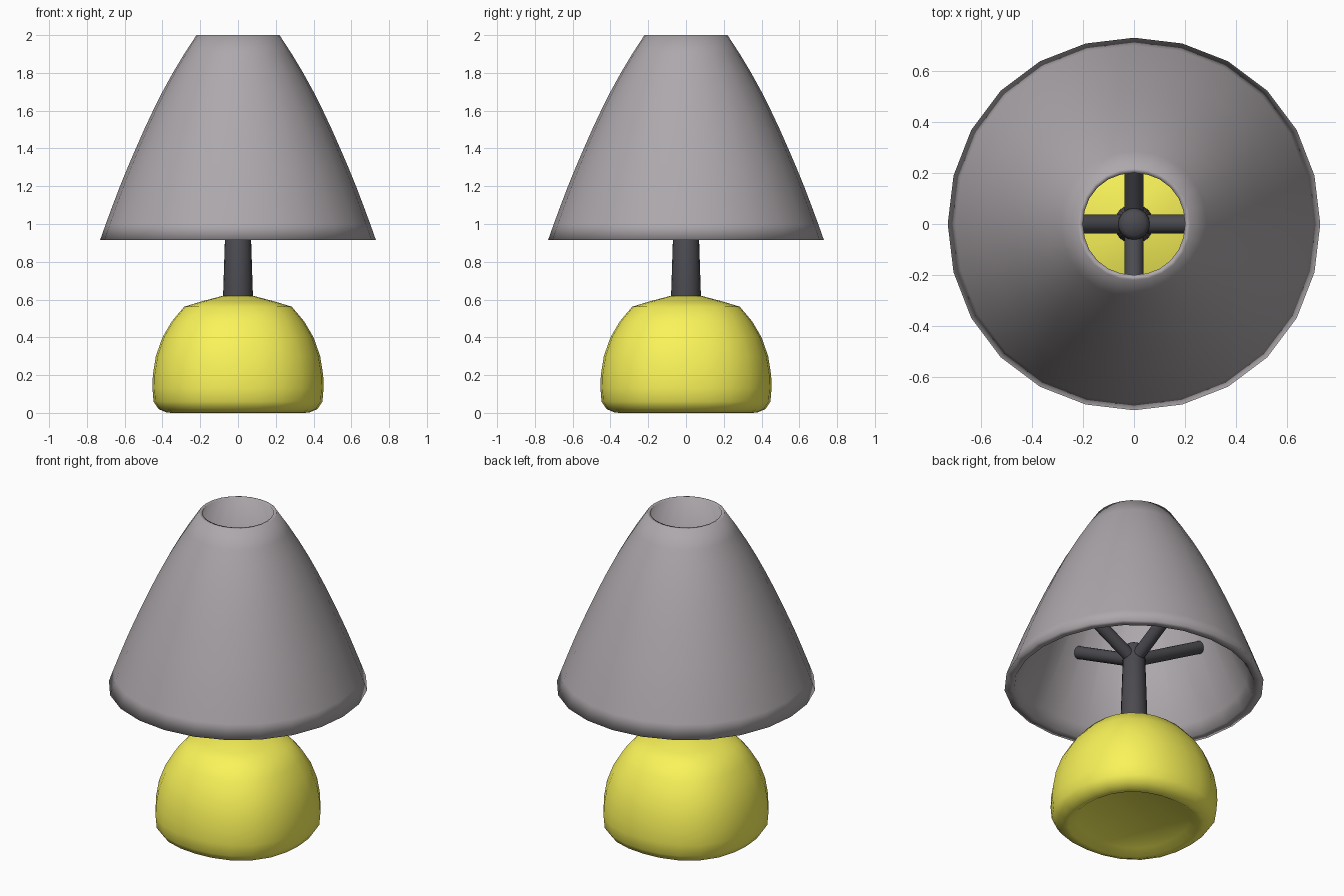
import bpy, bmesh, math
from mathutils import Vector

if "Cube" in bpy.data.objects:
    bpy.data.objects.remove(bpy.data.objects["Cube"])


def material(name, color):
    m = bpy.data.materials.new(name)
    m.diffuse_color = color
    m.use_nodes = True
    m.node_tree.nodes["Principled BSDF"].inputs["Base Color"].default_value = m.diffuse_color
    return m


def finish(name, bm, mat=None, angle=40):
    bmesh.ops.remove_doubles(bm, verts=bm.verts, dist=1e-5)
    bmesh.ops.recalc_face_normals(bm, faces=bm.faces)
    mesh = bpy.data.meshes.new(name)
    bm.to_mesh(mesh)
    bm.free()
    ob = bpy.data.objects.new(name, mesh)
    bpy.context.collection.objects.link(ob)
    if mat:
        mesh.materials.append(mat)
    bpy.ops.object.select_all(action='DESELECT')
    ob.select_set(True)
    bpy.context.view_layer.objects.active = ob
    bpy.ops.object.shade_smooth_by_angle(angle=math.radians(angle))
    return ob


def lathe(name, profile, sides, mat=None, closed=False, angle=40, square=0.0):
    """Turn an (r, z) profile around z; square swells the diagonals."""
    bm = bmesh.new()
    vs = [bm.verts.new((r, 0, z)) for r, z in profile]
    edges = [bm.edges.new(p) for p in zip(vs, vs[1:])]
    if closed:
        edges.append(bm.edges.new((vs[-1], vs[0])))
    bmesh.ops.spin(bm, geom=vs + edges, cent=(0, 0, 0), axis=(0, 0, 1),
                   angle=math.tau, steps=sides, use_merge=True)
    for v in bm.verts:
        k = 1 + square * math.sin(2 * math.atan2(v.co.y, v.co.x)) ** 2
        v.co.x *= k
        v.co.y *= k
    return finish(name, bm, mat, angle)


def rod(name, a, b, radius, mat):
    a, b = Vector(a), Vector(b)
    bm = bmesh.new()
    bmesh.ops.create_cone(bm, cap_ends=True, segments=12, radius1=radius,
                          radius2=radius, depth=(b - a).length)
    rot = (b - a).to_track_quat('Z', 'Y').to_matrix().to_4x4()
    bm.transform(rot)
    bmesh.ops.translate(bm, verts=bm.verts, vec=(a + b) / 2)
    return finish(name, bm, mat)


yellow = material("yellow", (0.95, 0.9, 0.1, 1))
dark = material("dark_metal", (0.07, 0.07, 0.08, 1))
grey = material("shade_grey", (0.42, 0.39, 0.41, 1))

# Squat base, slightly squarish in plan, with a shallow recess underneath
lathe("base", [(0, 0.03), (0.31, 0.03), (0.355, 0), (0.38, 0.003), (0.42, 0.02),
               (0.447, 0.06), (0.453, 0.13), (0.451, 0.2), (0.435, 0.3),
               (0.4, 0.4), (0.35, 0.485), (0.285, 0.562), (0.2, 0.588),
               (0.08, 0.62), (0, 0.62)],
      24, yellow, angle=180, square=0.05)

# Tapered stem with a softened top
lathe("stem", [(0, 0.58), (0.08, 0.58), (0.078, 0.65), (0.062, 1.15),
               (0.045, 1.17), (0, 1.178)], 16, dark, angle=60)

# Hollow lampshade: curved outer wall, straight conical inner wall
lathe("lampshade", [(0.73, 0.915), (0.7, 1.0), (0.663, 1.1), (0.625, 1.2),
                    (0.584, 1.3), (0.541, 1.4), (0.497, 1.5), (0.45, 1.6),
                    (0.4, 1.7), (0.345, 1.8), (0.285, 1.9), (0.22, 2.0),
                    (0.2, 2.0), (0.64, 0.985), (0.675, 0.915)],
      24, grey, closed=True, angle=180, square=0.012)

# Four arms rising from the stem to the inside of the shade
for i in range(4):
    t = i * math.pi / 2
    rod(f"shade_arm_{i + 1}", (0, 0, 1.075),
        (0.5 * math.cos(t), 0.5 * math.sin(t), 1.35), 0.038, dark)
